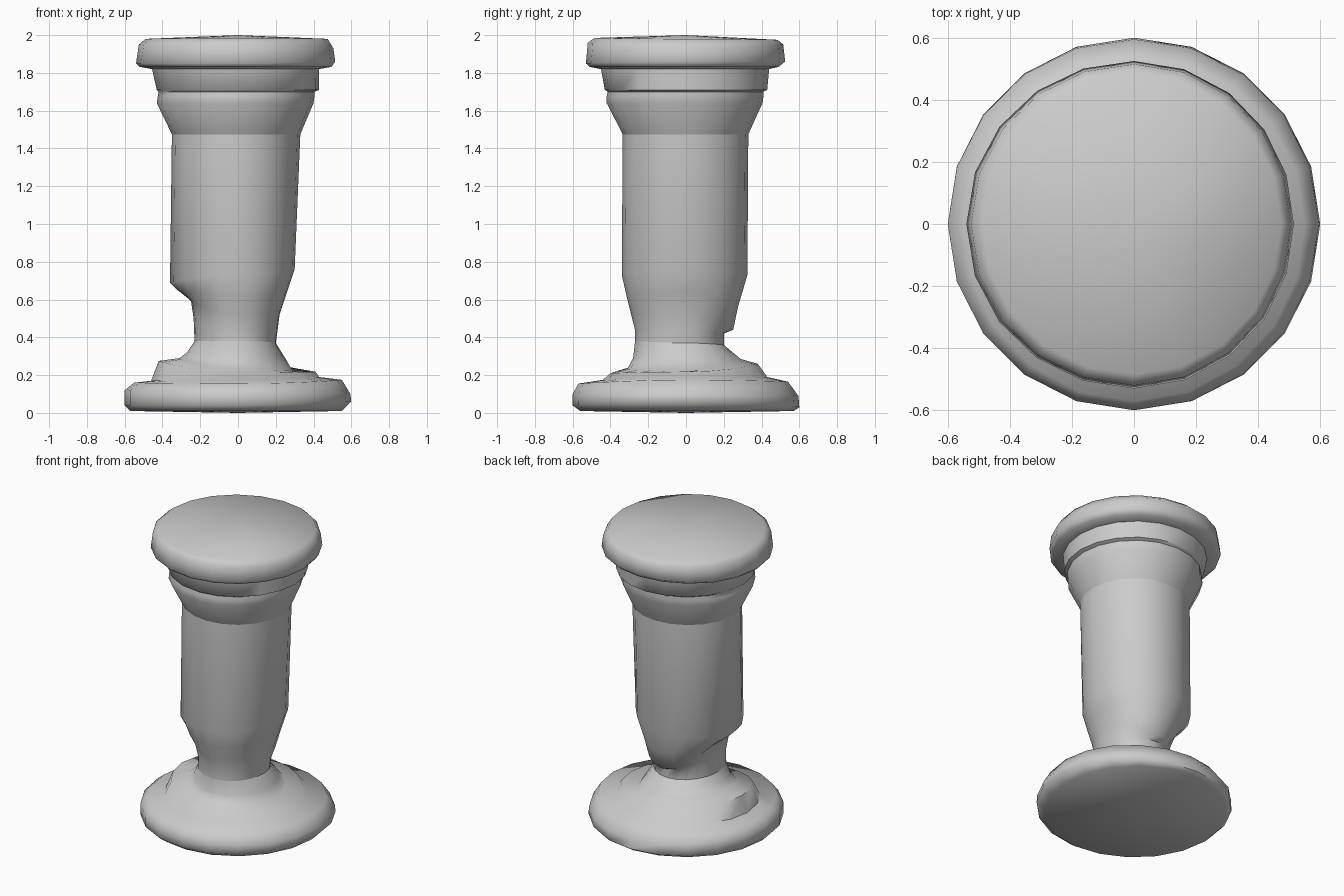
import bpy, bmesh
from math import sin, cos, pi, radians

if "Cube" in bpy.data.objects:
    bpy.data.objects.remove(bpy.data.objects["Cube"])

SIDES = 20


def around(v, a):
    """Blend a value given for right, back, left, front (or one number) around the axis."""
    if not isinstance(v, tuple):
        return v
    q = (a / (pi / 2)) % 4
    i = int(q)
    t = (1 - cos((q - i) * pi)) / 2
    return v[i] * (1 - t) + v[(i + 1) % 4] * t


def worn_lathe(name, rows, bottom=None, top=None):
    bm = bmesh.new()
    rings = []
    for r, z in rows:
        ring = []
        for k in range(SIDES):
            a = 2 * pi * k / SIDES
            rad = around(r, a)
            ring.append(bm.verts.new((rad * cos(a), rad * sin(a), around(z, a))))
        rings.append(ring)
    for lo, hi in zip(rings, rings[1:]):
        for k in range(SIDES):
            n = (k + 1) % SIDES
            bm.faces.new((lo[k], lo[n], hi[n], hi[k]))
    for z, ring, flip in ((bottom, rings[0], True), (top, rings[-1], False)):
        if z is not None:
            c = bm.verts.new((0, 0, z))
            for k in range(SIDES):
                n = (k + 1) % SIDES
                a, b = (n, k) if flip else (k, n)
                bm.faces.new((ring[a], ring[b], c))
    me = bpy.data.meshes.new(name)
    bm.to_mesh(me)
    bm.free()
    ob = bpy.data.objects.new(name, me)
    bpy.context.collection.objects.link(ob)
    bpy.ops.object.select_all(action='DESELECT')
    ob.select_set(True)
    bpy.context.view_layer.objects.active = ob
    bpy.ops.object.shade_smooth_by_angle(angle=radians(58))
    return ob


# Rings shared by neighbouring parts
neck = ((.20, .20, .23, .27), (.37, .36, .38, .38))
collar = ((.33, .33, .35, .335), 1.475)

# Rounded foot with an uneven chipped step
worn_lathe("base", [
    ((.55, .57, .57, .56), .01),
    (.60, (.06, .03, .04, .04)),
    ((.595, .595, .60, .60), (.10, .09, .12, .10)),
    ((.55, .54, .55, .57), (.175, .165, .16, .155)),
    ((.43, .43, .46, .44), (.19, .19, .17, .175)),
    ((.41, .38, .42, .40), (.218, .26, .275, .21)),
    ((.29, .29, .31, .31), (.222, .285, .29, .235)),
    ((.25, .26, .27, .28), (.29, .31, .32, .29)),
    neck,
], bottom=0)

# Shaft whose lower end is broken away at the back left
worn_lathe("shaft", [
    neck,
    ((.21, .20, .235, .27), (.44, .42, .50, .44)),
    ((.22, .25, .25, .29), (.52, .44, .60, .52)),
    ((.26, .275, .32, .315), (.64, .56, .65, .62)),
    ((.30, .325, .36, .34), (.76, .73, .69, .73)),
    collar,
], )

# Flared capital with a grooved band
worn_lathe("capital", [
    collar,
    ((.40, .405, .43, .42), 1.64),
    ((.405, .41, .425, .42), 1.675),
    ((.405, .41, .42, .415), 1.70),
    ((.43, .43, .43, .43), 1.71),
    ((.43, .44, .455, .45), 1.82),
    ((.495, .49, .52, .51), 1.832),
    ((.515, .525, .54, .53), (1.86, 1.86, 1.85, 1.85)),
    ((.505, .515, .525, .52), (1.93, 1.95, 1.95, 1.96)),
    ((.475, .485, .49, .485), (1.98, 1.975, 1.98, 1.985)),
], top=2.0)
